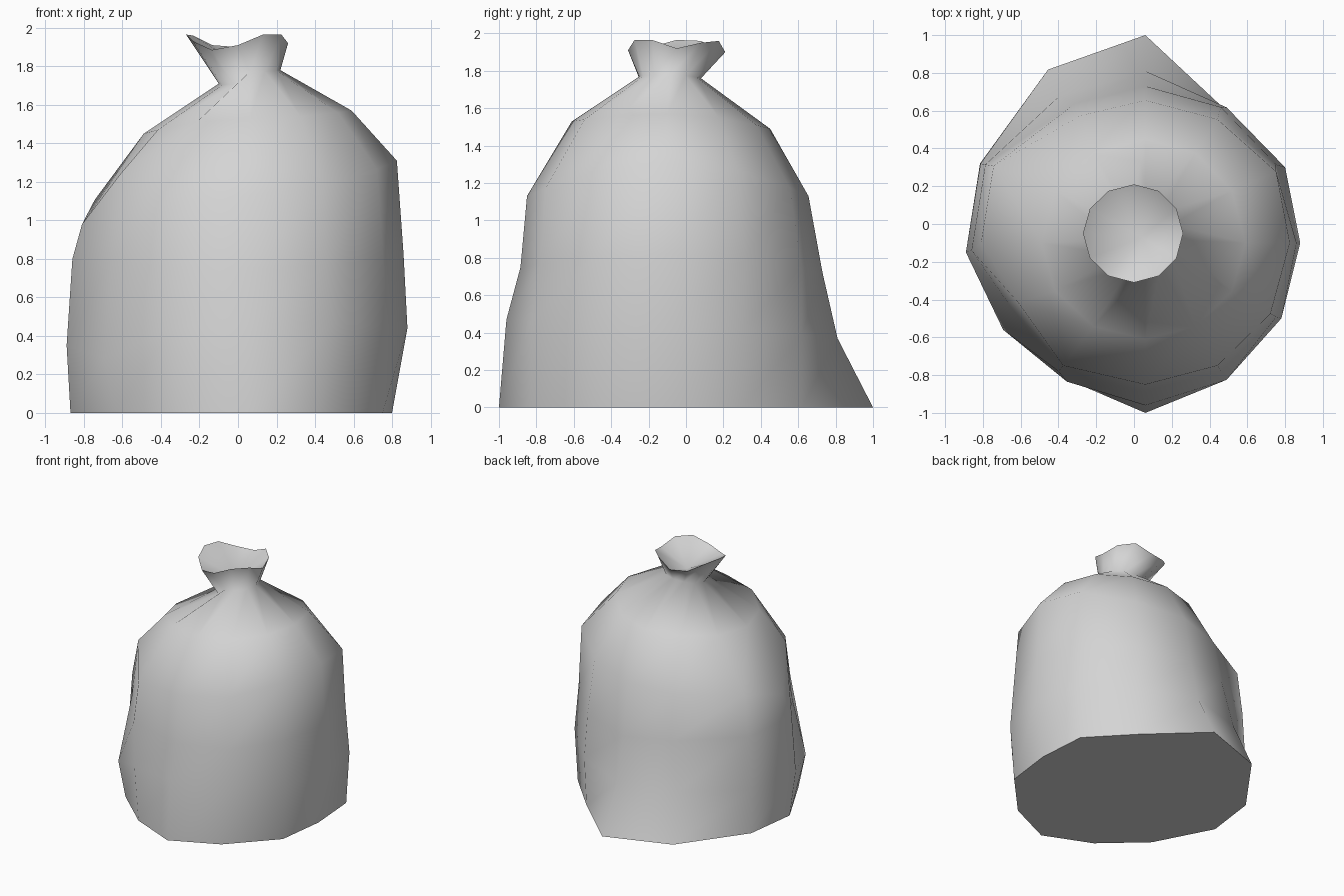
import bpy, bmesh, math

if "Cube" in bpy.data.objects:
    bpy.data.objects.remove(bpy.data.objects["Cube"], do_unlink=True)

SIDES = 12

# Each ring: (reach, height) towards left, right, front and back, then its centre
RINGS = [
    ((.80, 0), (-.87, 0), (-1, 0), (.74, 0), (.06, -.1)),
    ((.88, .44), (-.89, .35), (-.96, .47), (.74, .37), (.06, -.1)),
    ((.86, .82), (-.86, .80), (-.885, .75), (.73, .72), (.06, -.1)),
    ((.825, 1.31), (-.81, .98), (-.85, 1.13), (.655, 1.13), (.06, -.1)),
    ((.59, 1.57), (-.49, 1.45), (-.61, 1.53), (.45, 1.49), (.06, -.1)),
    ((.22, 1.78), (-.10, 1.71), (-.25, 1.77), (.08, 1.76), (.06, -.085)),
    ((.26, 1.92), (-.27, 1.96), (-.31, 1.91), (.21, 1.90), (0, -.05)),
]
# Wavy lip heights, counter-clockwise from the left side
LIP = (1.92, 1.95, 1.96, 1.90, 1.91, 1.96, 1.965, 1.93, 1.885, 1.91, 1.965, 1.965)

# Slumped folds: per ring, column -> offset
FOLDS = [
    # spread base with a dragged-out back corner
    {1: (.07, -.02, 0), 2: (.04, -.01, 0), 3: (0, .26, 0), 4: (-.05, .19, 0),
     5: (-.07, 0, 0), 7: (.11, 0, 0), 8: (.09, .04, 0), 10: (0, .05, 0),
     11: (.05, .06, 0)},
    # low bulge at the front right
    {1: (.03, -.02, 0), 2: (.02, -.01, 0), 3: (0, .07, 0), 4: (.02, .05, 0),
     5: (-.05, 0, 0), 6: (0, -.05, 0), 7: (.07, -.03, -.1),
     8: (.06, .01, 0), 10: (.02, .02, 0), 11: (.01, .03, 0)},
    # hollow above the bulge
    {4: (.09, .02, 0), 5: (-.05, 0, 0), 6: (0, -.04, 0), 7: (.08, .06, 0)},
    # raised crease and flattened shoulder
    {1: (.03, 0, 0), 4: (.09, .02, 0), 5: (-.05, .03, .09), 7: (.08, .06, .22)},
    {},
    # sagging gather under the neck
    {7: (0, 0, -.02), 8: (0, 0, -.05)},
    {},
]


def ring_point(ring, col):
    left, right, front, back, (cx, cy) = ring
    a = math.tau * col / SIDES
    c, s = math.cos(a), math.sin(a)
    side = left if c > 0 else right
    face = back if s > 0 else front
    return [cx + abs(c) * (side[0] - cx),
            cy + abs(s) * (face[0] - cy),
            c * c * side[1] + s * s * face[1]]


bm = bmesh.new()
loops = []
for ring, folds in zip(RINGS, FOLDS):
    loop = []
    for col in range(SIDES):
        p = ring_point(ring, col)
        if ring is RINGS[-1]:
            p[2] = LIP[col]
        fold = folds.get(col, (0, 0, 0))
        loop.append(bm.verts.new([u + v for u, v in zip(p, fold)]))
    loops.append(loop)

# Sack walls, gathered neck and flared lip
for low, high in zip(loops, loops[1:]):
    for i in range(SIDES):
        j = (i + 1) % SIDES
        bm.faces.new((low[i], low[j], high[j], high[i]))

# Flat base and hollow mouth
bm.faces.new(loops[0][::-1])
pit = bm.verts.new((.04, -.07, 1.79))
for i in range(SIDES):
    bm.faces.new((loops[-1][i], loops[-1][(i + 1) % SIDES], pit))

# Soft cloth with crisp base and lip edges
for f in bm.faces:
    f.smooth = True
for loop in (loops[0], loops[-1]):
    for i in range(SIDES):
        bm.edges.get((loop[i], loop[(i + 1) % SIDES])).smooth = False

mesh = bpy.data.meshes.new("sack")
bm.to_mesh(mesh)
bm.free()
sack = bpy.data.objects.new("sack", mesh)
bpy.context.collection.objects.link(sack)

cloth = bpy.data.materials.new("grey_cloth")
cloth.use_nodes = True
color = (.66, .66, .66, 1)
cloth.diffuse_color = color
cloth.node_tree.nodes["Principled BSDF"].inputs["Base Color"].default_value = color
mesh.materials.append(cloth)
